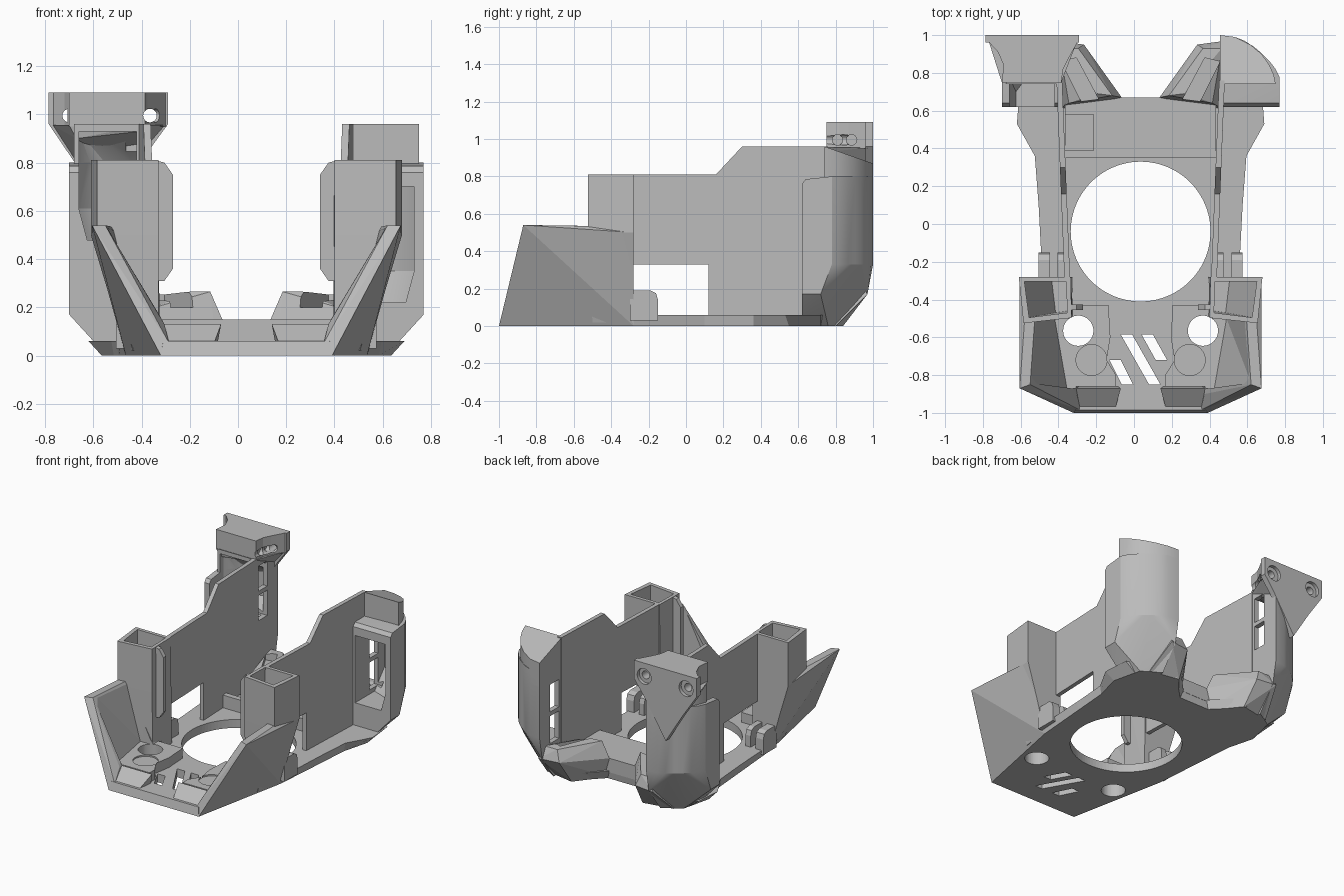
import bpy, bmesh, math
from mathutils import Matrix

if "Cube" in bpy.data.objects:
    bpy.data.objects.remove(bpy.data.objects["Cube"])

AXIS = 0.035  # mirror plane of the body
gray = bpy.data.materials.new("plain gray")
gray.use_nodes = True
gray.diffuse_color = (0.5, 0.5, 0.5, 1)
gray.node_tree.nodes["Principled BSDF"].inputs["Base Color"].default_value = (0.5, 0.5, 0.5, 1)


def finish(name, bm):
    bmesh.ops.recalc_face_normals(bm, faces=bm.faces[:])
    mesh = bpy.data.meshes.new(name)
    bm.to_mesh(mesh)
    bm.free()
    mesh.materials.append(gray)
    obj = bpy.data.objects.new(name, mesh)
    bpy.context.collection.objects.link(obj)
    return obj


def loft(name, low, high):
    """Solid between two rings with the same number of points."""
    bm = bmesh.new()
    a = [bm.verts.new(p) for p in low]
    b = [bm.verts.new(p) for p in high]
    bm.faces.new(a)
    bm.faces.new(b)
    for i in range(len(a)):
        j = (i + 1) % len(a)
        bm.faces.new((a[i], a[j], b[j], b[i]))
    return finish(name, bm)


def hull(name, pts, s=1):
    bm = bmesh.new()
    vs = [bm.verts.new((AXIS + s * u, y, z)) for u, y, z in pts]
    bmesh.ops.convex_hull(bm, input=vs)
    bmesh.ops.delete(bm, geom=[v for v in bm.verts if not v.link_faces], context='VERTS')
    bmesh.ops.dissolve_limit(bm, angle_limit=0.01, verts=bm.verts[:], edges=bm.edges[:])
    return finish(name, bm)


def prism(name, outline, z0, z1, s=1):
    ring = [(AXIS + s * u, y) for u, y in outline]
    return loft(name, [(x, y, z0) for x, y in ring], [(x, y, z1) for x, y in ring])


def box(name, u0, u1, y0, y1, z0, z1, s=1):
    return prism(name, [(u0, y0), (u1, y0), (u1, y1), (u0, y1)], z0, z1, s)


def side_plate(name, profile, inner, thick, s):
    """Upright plate with a y-z profile; inner(y) gives its distance from the axis."""
    return loft(name, [(AXIS + s * inner(y), y, z) for y, z in profile],
                [(AXIS + s * (inner(y) + thick), y, z) for y, z in profile])


def cylinder(center, radius, depth, axis='Z', segments=48):
    bm = bmesh.new()
    bmesh.ops.create_cone(bm, cap_ends=True, segments=segments, radius1=radius, radius2=radius, depth=depth)
    if axis != 'Z':
        turn = Matrix.Rotation(math.pi / 2, 3, 'Y' if axis == 'X' else 'X')
        bmesh.ops.rotate(bm, verts=bm.verts[:], matrix=turn)
    bmesh.ops.translate(bm, verts=bm.verts[:], vec=center)
    return finish("cutter", bm)


def cut(objs, cutters):
    for obj in objs:
        bpy.context.view_layer.objects.active = obj
        for c in cutters:
            m = obj.modifiers.new("cut", 'BOOLEAN')
            m.operation, m.solver, m.object = 'DIFFERENCE', 'EXACT', c
            bpy.ops.object.modifier_apply(modifier=m.name)
    for c in cutters:
        bpy.data.objects.remove(c)


def layer(outline, z):
    return [(u, y, z) for u, y in outline]


# Floor plate, flared towards the back
low = [(.355, -1), (.5, -.28), (.53, .1), (.55, .36), (.6, .55), (.56, .72), (.3, .84), (.12, .66)]
high = [(.345, -.985), (.52, -.28), (.54, .1), (.56, .36), (.655, .53), (.64, .72), (.3, .88), (.1, .67)]
rings = [[(AXIS + u, y, z) for u, y in r] + [(AXIS - u, y, z) for u, y in reversed(r)]
         for r, z in ((low, 0), (high, .06))]
front_parts = [loft("floor_plate", *rings)]
crossbar = box("rear_crossbar", -.4, .4, .35, .67, .05, .15)
cut([crossbar], [box("cutter", -.42, -.25, .39, .58, .08, .2)])

smooth = []
wall_u = lambda y: .385 + .04 * y
arc = [(.735, .78), (.715, .82), (.68, .865), (.64, .905), (.6, .938), (.55, .97), (.5, .99), (.42, 1)]
upper = [(.42, .74), (.715, .74), (.705, .79), (.68, .845), (.64, .9), (.58, .95), (.5, .99), (.42, 1)]
hollow = [(.455, .5), (.695, .5), (.695, .78), (.64, .86), (.57, .91), (.455, .95)]
hollow_base = [(.455, .5), (.66, .5), (.66, .7), (.6, .78), (.455, .84)]

for s, side in ((-1, "right"), (1, "left")):
    # Front pad with a sloping lip
    front_parts.append(prism(side + "_front_pad", [(.13, -.86), (.37, -.86), (.42, -.43), (.17, -.43),
                                                   (.16, -.6), (.18, -.72), (.13, -.8)], .05, .13, s))
    hull(side + "_front_lip", [(.135, -.98, .05), (.34, -.98, .05), (.105, -.87, .13), (.37, -.87, .13),
                               (.12, -.86, .05), (.37, -.86, .05)], s)

    # Long side wall with a stepped top and a low window
    side_plate(side + "_wall", [(-.3, .33), (.12, .33), (.12, .04), (.76, .04), (.76, .96), (.3, .96),
                                (.16, .81), (-.3, .81)], wall_u, .03, s)
    for u, t in ((.4, .04), (.48, .06)):
        side_plate(side + "_tab", [(-.3, .03), (-.3, .19), (-.19, .19), (-.16, .175), (-.15, .14), (-.15, .03)],
                   lambda y: u, t, s)

    # Sloping nose cheek that runs back under the post
    cheek = hull(side + "_nose_cheek", [(.355, -1, 0), (.5, -.28, 0), (.32, -.985, .05), (.34, -.9, .13),
                                        (.37, -.28, .13), (.64, -.87, .54), (.615, -.52, .535), (.64, -.28, .5),
                                        (.585, -.85, .54), (.56, -.5, .535)], s)
    cut([cheek], [hull("cutter", [(.39, -.87, .13), (.455, -.5, .13), (.585, -.84, .56), (.56, -.5, .56)] +
                       [(.2, y, z) for y in (-.87, -.5) for z in (.13, .56)], s)])
    front_parts.append(cheek)

    # Hollow front post and its inner rib
    top = [(.37, -.28), (.645, -.28), (.62, -.525), (.365, -.497)]
    inset = [(.395, -.305), (.615, -.305), (.59, -.495), (.39, -.47)]
    foot = [(.36, -.28), (.5, -.28), (.47, -.5), (.365, -.49)]
    post = hull(side + "_front_post", layer(top, .81) + layer(top, .5) + layer(foot, .02), s)
    cut([post, cheek], [hull("cutter", layer(inset, .9) + layer(inset, .5) +
                             layer([(.385, -.305), (.47, -.305), (.45, -.47), (.385, -.46)], .15), s)])
    hull(side + "_post_rib", [(u, y, z) for y in (-.455, -.425) for u, z in
                              ((.38, .81), (.34, .8), (.305, .75), (.305, .36), (.34, .31), (.38, .31))], s)

    # Rounded rear shell: lower sleeve and raised core
    z0, z1, cap = (.22, .7, 1) if s > 0 else (.48, .93, .79)
    mid = (z0 + z1) / 2
    sleeve = hull(side + "_rear_sleeve", layer([(.42, .62), (.58, .62), (.55, .76), (.42, .84)], 0) +
                  layer([(.42, .62), (.735, .62), (.735, .72), (.42, .97)], .17) +
                  layer([(.42, .62), (.735, .62)] + arc, .33) + layer([(.42, .62), (.735, .62)], .76) +
                  layer([(.42, .64), (.735, .64)], .785) + layer(arc, .8), s)
    core = hull(side + "_rear_core", layer(upper, .7) + [(u, y, .96 - .35 * (y - .74)) for u, y in upper], s)
    cutters = [hull("cutter", layer(hollow_base, z0) + layer(hollow, z0 + .13) + layer(hollow, z1 - .15) +
                    layer([(u, min(y, cap)) for u, y in hollow], z1), s)]
    cutters += [box("cutter", .36, .5, .78, .88, a, b, s) for a, b in ((z0 + .03, mid - .015), (mid + .015, z1 - .03))]
    cut([sleeve, core], cutters)
    smooth += [sleeve, core]

    # Faceted rear foot with a slanted clip slot
    foot = hull(side + "_rear_foot", [(.12, .64, 0), (.28, .84, 0), (.5, .8, 0), (.45, .6, 0), (.1, .67, .15),
                                      (.3, .95, .17), (.45, .97, .17), (.15, .68, .265), (.23, .69, .265),
                                      (.33, .93, .25), (.43, .93, .25), (.38, .64, .2)], s)
    cut([foot], [prism("cutter", [(.19, .6), (.29, .6), (.42, .86), (.34, .88)], .2, .4, s)])

# Round holes, shallow seats and slanted slots through the front floor
holes = [cylinder((AXIS, -.04, 0), .37, .6, segments=96)]
holes += [cylinder((AXIS + s * .33, -.565, 0), .08, .6) for s in (-1, 1)]
holes += [cylinder((AXIS + s * .26, -.72, .17), .082, .1) for s in (-1, 1)]
for a, b, top, bottom in ((-.105, .045, -.585, -.85), (.005, .08, -.585, -.72), (-.165, -.1, -.72, -.85)):
    holes.append(prism("cutter", [(a, top), (a + .06, top), (b + .06, bottom), (b, bottom)], -.1, .2))
cut(front_parts, holes)

# Tall sensor head on one side: pointed rear plate, waisted block and tapered neck
face = [(-.785, 1.09), (-.29, 1.09), (-.29, .96), (-.37, .85), (-.54, .58), (-.67, .79), (-.785, .96)]
plate = loft("head_rear_plate", [(x, .96, z) for x, z in face], [(x, 1, z) for x, z in face])
waist = [(-.775, .97), (-.295, .97), (-.35, .87), (-.375, .82), (-.385, .75), (-.7, .75), (-.69, .84), (-.72, .91)]
block = loft("head_block", [(x, y, .95) for x, y in waist], [(x, y, 1.09) for x, y in waist])
neck = hull("head_neck", [(x - AXIS, y, z) for x, y, z in
                          ((-.7, .75, .955), (-.385, .75, .955), (-.77, .97, .955), (-.3, .97, .955),
                           (-.67, .76, .9), (-.4, .76, .93), (-.67, .97, .8), (-.4, .97, .84))])
bores = [cylinder((x, 1.01, .995), .055, .07, 'Y') for x in (-.7, -.37)]
bores += [cylinder((-.365, .9, .995), .028, .5, 'Y'), cylinder((-.7, .95, .995), .028, .14, 'Y')]
bores += [cylinder((-.34, y, .995), .028, .14, 'X') for y in (.81, .885)]
cut([plate, block, neck], bores)

# Soft shading on the rounded shells only
bpy.ops.object.select_all(action='DESELECT')
for o in smooth:
    o.select_set(True)
bpy.context.view_layer.objects.active = smooth[0]
bpy.ops.object.shade_smooth_by_angle(angle=math.radians(20))
